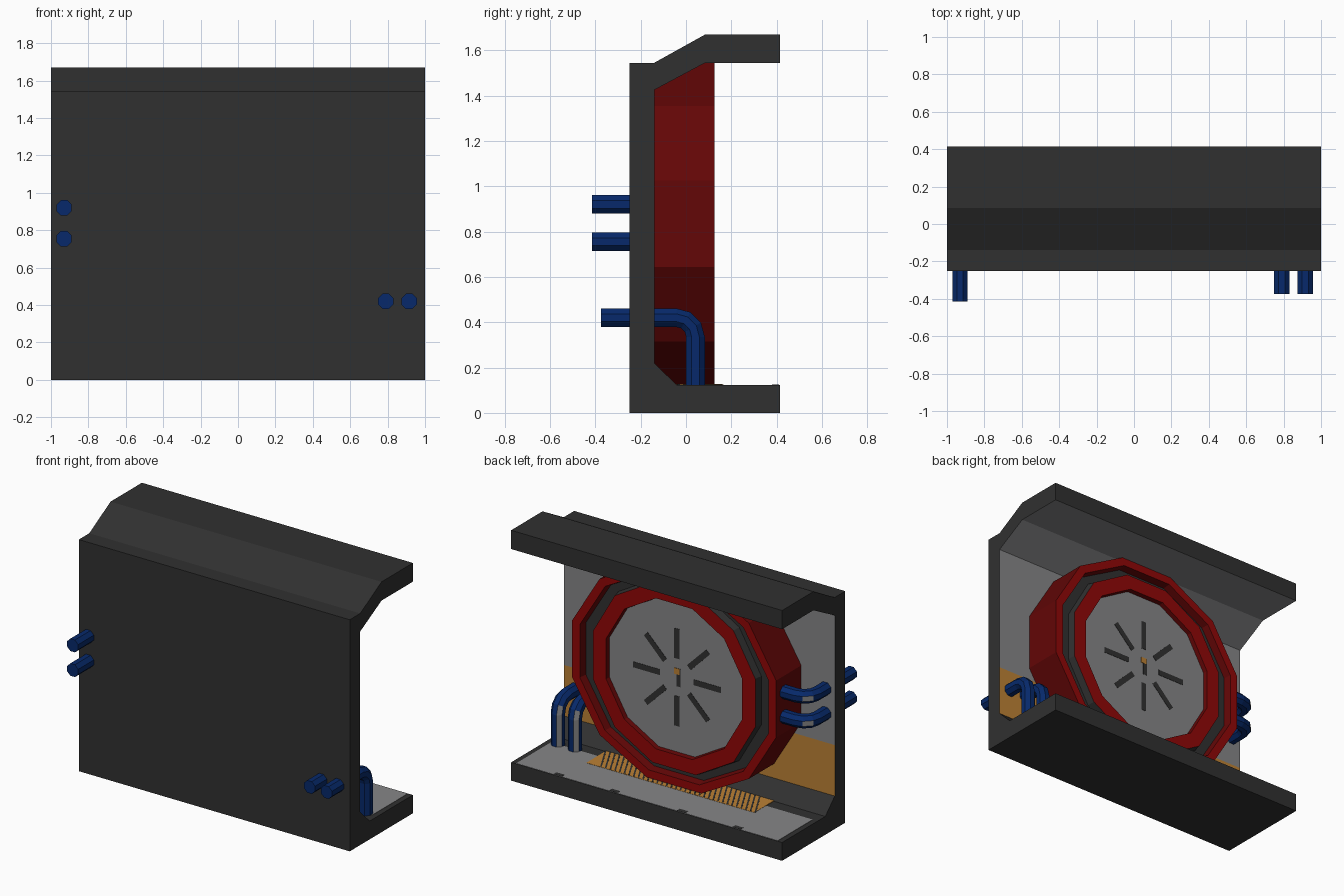
import bpy, bmesh, math
from mathutils import Vector, Matrix

if "Cube" in bpy.data.objects:
    bpy.data.objects.remove(bpy.data.objects["Cube"])


def material(name, rgb):
    m = bpy.data.materials.new(name)
    m.diffuse_color = (*rgb, 1)
    m.use_nodes = True
    m.node_tree.nodes["Principled BSDF"].inputs["Base Color"].default_value = m.diffuse_color
    return m


DARK = material("dark_grey", (0.030, 0.030, 0.030))
GREY = material("mid_grey", (0.240, 0.240, 0.245))
OCHRE = material("ochre", (0.50, 0.22, 0.035))
RED = material("bright_red", (0.28, 0.002, 0.002))
DEEP_RED = material("deep_red", (0.125, 0.002, 0.002))
BLUE = material("blue", (0.002, 0.022, 0.145))


def finish(name, bm, mats):
    bmesh.ops.recalc_face_normals(bm, faces=bm.faces)
    me = bpy.data.meshes.new(name)
    bm.to_mesh(me)
    bm.free()
    for m in mats:
        me.materials.append(m)
    ob = bpy.data.objects.new(name, me)
    bpy.context.collection.objects.link(ob)
    return ob


def add_box(bm, centre, size, rot=Matrix(), about=Vector((0, 0, 0))):
    """Box placed at centre, then turned by rot about a point."""
    mat = (Matrix.Translation(about) @ rot @ Matrix.Translation(Vector(centre) - about)
           @ Matrix.Diagonal((*size, 1)))
    bmesh.ops.create_cube(bm, size=1, matrix=mat)


# housing: C-shaped profile (y, z) extruded along x; inner wall coloured by face
profile = [(-0.25, 0), (0.415, 0), (0.415, 0.122), (-0.04, 0.122), (-0.14, 0.22),
           (-0.14, 0.56), (-0.14, 1.425), (0.085, 1.545), (0.415, 1.545),
           (0.415, 1.67), (0.085, 1.67), (-0.14, 1.545), (-0.25, 1.545)]
side_mat = {4: 2, 5: 1, 6: 1, 7: 1}
bm = bmesh.new()
left = [bm.verts.new((-1, y, z)) for y, z in profile]
right = [bm.verts.new((1, y, z)) for y, z in profile]
bm.faces.new(left)
bm.faces.new(right)
n = len(profile)
for i in range(n):
    j = (i + 1) % n
    f = bm.faces.new((left[i], left[j], right[j], right[i]))
    f.material_index = side_mat.get(i, 0)
finish("housing", bm, [DARK, GREY, OCHRE])

# floor plate with dark marks along its open edge
bm = bmesh.new()
add_box(bm, (0, 0.2275, 0.1225), (1.93, 0.369, 0.003))
finish("floor_plate", bm, [GREY])
bm = bmesh.new()
for x in (-0.66, -0.25, 0.25, 0.66):
    add_box(bm, (x, 0.395, 0.124), (0.06, 0.03, 0.003))
finish("floor_marks", bm, [DARK])

# floor grate: ochre plate crossed by slanted dark bars
bm = bmesh.new()
add_box(bm, (0, 0.06, 0.1235), (1.24, 0.21, 0.004))
finish("grate", bm, [OCHRE])
bm = bmesh.new()
for i in range(34):
    c = Vector((-0.57 + i * 0.0345, 0.06, 0.1245))
    add_box(bm, c, (0.010, 0.225, 0.004), Matrix.Rotation(math.radians(28), 4, 'Z'), c)
finish("grate_bars", bm, [DARK])

# wheel: twelve-sided turned profile (radius, y, x stretch), groove, recessed disc
CZ, SIDES = 0.835, 12
rim = [(0.735, -0.15, 1.06), (0.735, 0.125, 1.06), (0.68, 0.125, 1.06),
       (0.67, 0.075, 1.06), (0.63, 0.075, 1), (0.62, 0.125, 1),
       (0.52, 0.125, 1), (0.515, 0.095, 1)]
bm = bmesh.new()
rings = []
for r, y, s in rim:
    angles = [math.radians(15 + 30 * k) for k in range(SIDES)]
    rings.append([bm.verts.new((s * r * math.cos(a), y, CZ + r * math.sin(a)))
                  for a in angles])
band_mat = [3, 0, 3, 1, 1, 0, 3]
for i in range(len(rim) - 1):
    for k in range(SIDES):
        m = (k + 1) % SIDES
        f = bm.faces.new((rings[i][k], rings[i][m], rings[i + 1][m], rings[i + 1][k]))
        f.material_index = band_mat[i]
bm.faces.new(rings[0])
bm.faces.new(rings[-1]).material_index = 2
finish("wheel", bm, [RED, DARK, GREY, DEEP_RED])

# disc slots and hub
bm = bmesh.new()
hub = Vector((0, 0.094, CZ))
for k in range(8):
    add_box(bm, (0.225, 0.094, CZ), (0.20, 0.006, 0.038),
            Matrix.Rotation(k * math.pi / 4, 4, 'Y'), hub)
add_box(bm, hub + Vector((-0.012, 0, 0.0)), (0.03, 0.005, 0.12))
finish("disc_slots", bm, [DARK])
bm = bmesh.new()
add_box(bm, hub + Vector((0, 0, 0.04)), (0.04, 0.008, 0.04))
finish("hub", bm, [OCHRE])


def pipe(name, start, corner, end, bend=0.085, radius=0.0445):
    """Eight-sided pipe with one rounded elbow; diagonal inner strips are grey."""
    s, c, e = Vector(start), Vector(corner), Vector(end)
    d1, d2 = (c - s).normalized(), (e - c).normalized()
    b = d1.cross(d2)
    centre = c - d1 * bend + d2 * bend
    path = [(s, 0)]
    for a in (0, 30, 60, 90):
        t = math.radians(a)
        path.append((centre + bend * (d1 * math.sin(t) - d2 * math.cos(t)), t))
    path.append((e, math.pi / 2))
    bm = bmesh.new()
    loops = []
    for p, t in path:
        u = d1 * math.sin(t) - d2 * math.cos(t)
        angs = [math.radians(22.5 + 45 * k) for k in range(8)]
        loops.append([bm.verts.new(p + radius * (math.cos(a) * b + math.sin(a) * u))
                      for a in angs])
    for i in range(len(loops) - 1):
        for k in range(8):
            m = (k + 1) % 8
            bm.faces.new((loops[i][k], loops[i][m], loops[i + 1][m], loops[i + 1][k]))
    bm.faces.new(loops[0])
    bm.faces.new(loops[-1])
    bmesh.ops.recalc_face_normals(bm, faces=bm.faces)
    for f in bm.faces:
        if f.normal.dot(Vector((-0.707, 0.707, 0))) > 0.93:
            f.material_index = 1
    finish(name, bm, [BLUE, GREY])


# pipes: one pair runs to the wheel, the other down to the floor
for i, z in enumerate((0.755, 0.92)):
    pipe(f"wheel_pipe_{i + 1}", (-0.93, -0.415, z), (-0.93, 0.042, z), (-0.69, 0.042, z))
for i, x in enumerate((0.79, 0.915)):
    pipe(f"floor_pipe_{i + 1}", (x, -0.375, 0.42), (x, 0.042, 0.42), (x, 0.042, 0.11))
